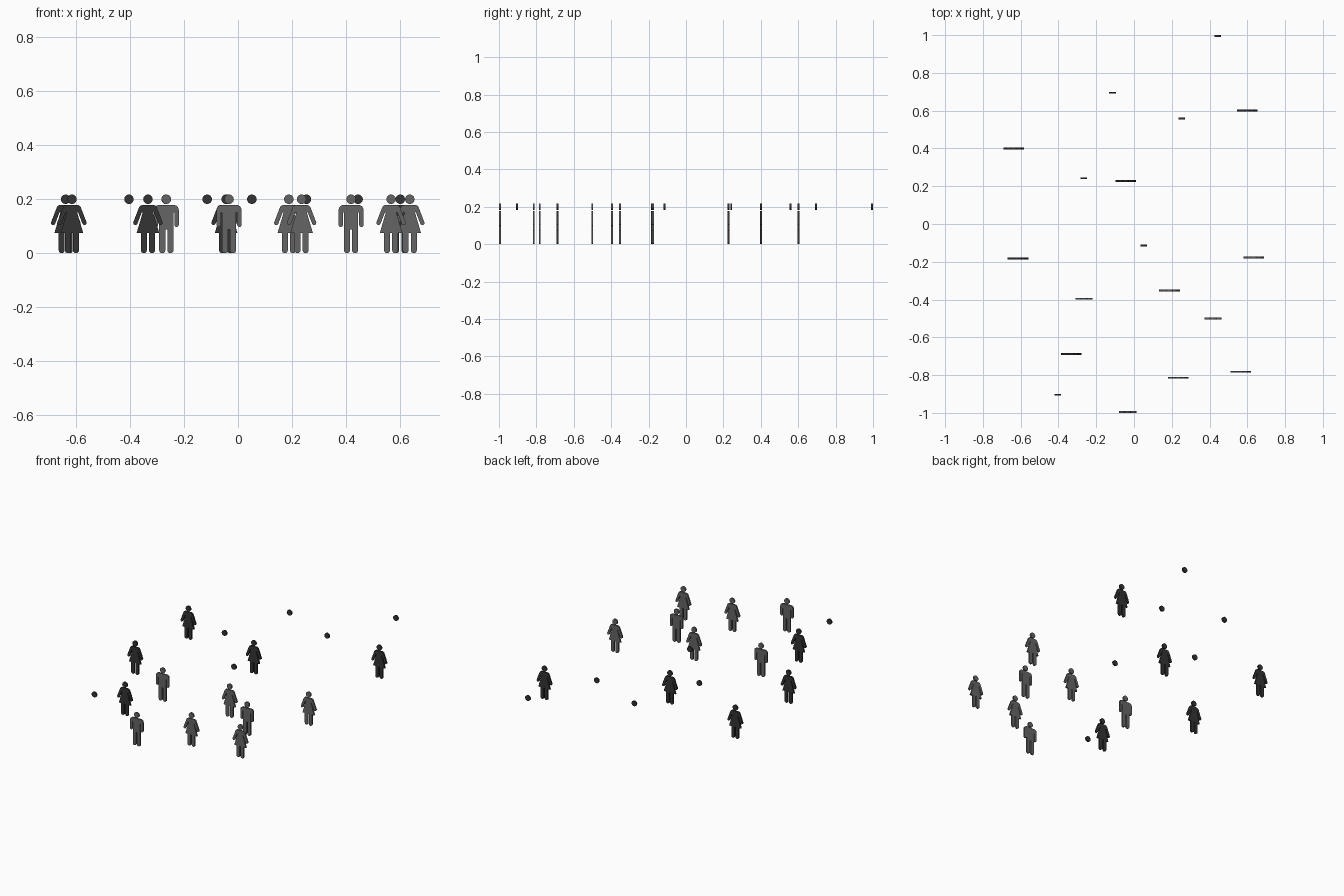
import bpy, bmesh
from math import sin, cos, radians

cube = bpy.data.objects.get("Cube")
if cube:
    bpy.data.objects.remove(cube)

DEPTH = .01


def material(name, v):
    m = bpy.data.materials.new(name)
    m.use_nodes = True
    m.diffuse_color = (v, v, v, 1)
    m.node_tree.nodes["Principled BSDF"].inputs["Base Color"].default_value = (v, v, v, 1)
    return m


dark = material("charcoal", 0.033)
grey = material("mid grey", 0.13)


def arc(cx, cz, r, a0, a1, n=8):
    return [(cx + r * cos(radians(a0 + (a1 - a0) * i / n)),
             cz + r * sin(radians(a0 + (a1 - a0) * i / n))) for i in range(n + 1)]


def plate(name, outline, x, y, mat):
    """Extrude a flat outline in the xz plane, centred in y."""
    bm = bmesh.new()
    face = bm.faces.new([bm.verts.new((px, -DEPTH / 2, pz)) for px, pz in outline])
    ext = bmesh.ops.extrude_face_region(bm, geom=[face])
    moved = [g for g in ext["geom"] if isinstance(g, bmesh.types.BMVert)]
    bmesh.ops.translate(bm, verts=moved, vec=(0, DEPTH, 0))
    bmesh.ops.recalc_face_normals(bm, faces=bm.faces)
    mesh = bpy.data.meshes.new(name)
    bm.to_mesh(mesh)
    bm.free()
    mesh.materials.append(mat)
    ob = bpy.data.objects.new(name, mesh)
    ob.location = (x, y, 0)
    bpy.context.collection.objects.link(ob)


def mirrored(half):
    """Half outline from neck to crotch, both ends on the centre line."""
    return half + [(-x, z) for x, z in reversed(half[1:-1])]


# Trousers figure: shoulder, arm, slot, leg
man_outline = mirrored(
    [(0, .178)] + arc(.028, .16, .018, 90, 0)
    + arc(.038, .105, .008, 0, -180) + [(.03, .15), (.0265, .15)]
    + arc(.015, .0115, .0115, 0, -180) + [(.0035, .088), (0, .088)])

# Dress figure: shoulder, slanted arm, skirt, leg
woman_outline = mirrored(
    [(0, .178)] + arc(.02, .164, .014, 90, 20)
    + arc(.0465, .112, .008, 22, -158) + [(.0225, .152), (.0195, .15), (.042, .074), (.026, .074)]
    + arc(.015, .011, .011, 0, -180) + [(.004, .074), (0, .074)])

head_outline = arc(0, .1995, .0175, 0, 345, 23)

women = [(.6, .601, dark), (-.637, .4, dark), (-.044, .227, dark),
         (-.614, -.182, dark), (-.333, -.688, dark), (.635, -.177, grey),
         (.188, -.353, grey), (.566, -.782, grey), (.235, -.814, grey)]
men = [(-.265, -.396, grey), (.418, -.501, grey), (-.033, -.995, grey)]
lone_heads = [(.444, .995), (-.114, .695), (.253, .558),
              (-.266, .242), (.051, -.114), (-.403, -.904)]

for kind, outline, people in (("woman", woman_outline, women), ("man", man_outline, men)):
    for i, (x, y, mat) in enumerate(people, 1):
        plate(f"{kind}_body_{i}", outline, x, y, mat)
        plate(f"{kind}_head_{i}", head_outline, x, y, mat)

for i, (x, y) in enumerate(lone_heads, 1):
    plate(f"lone_head_{i}", head_outline, x, y, dark)
